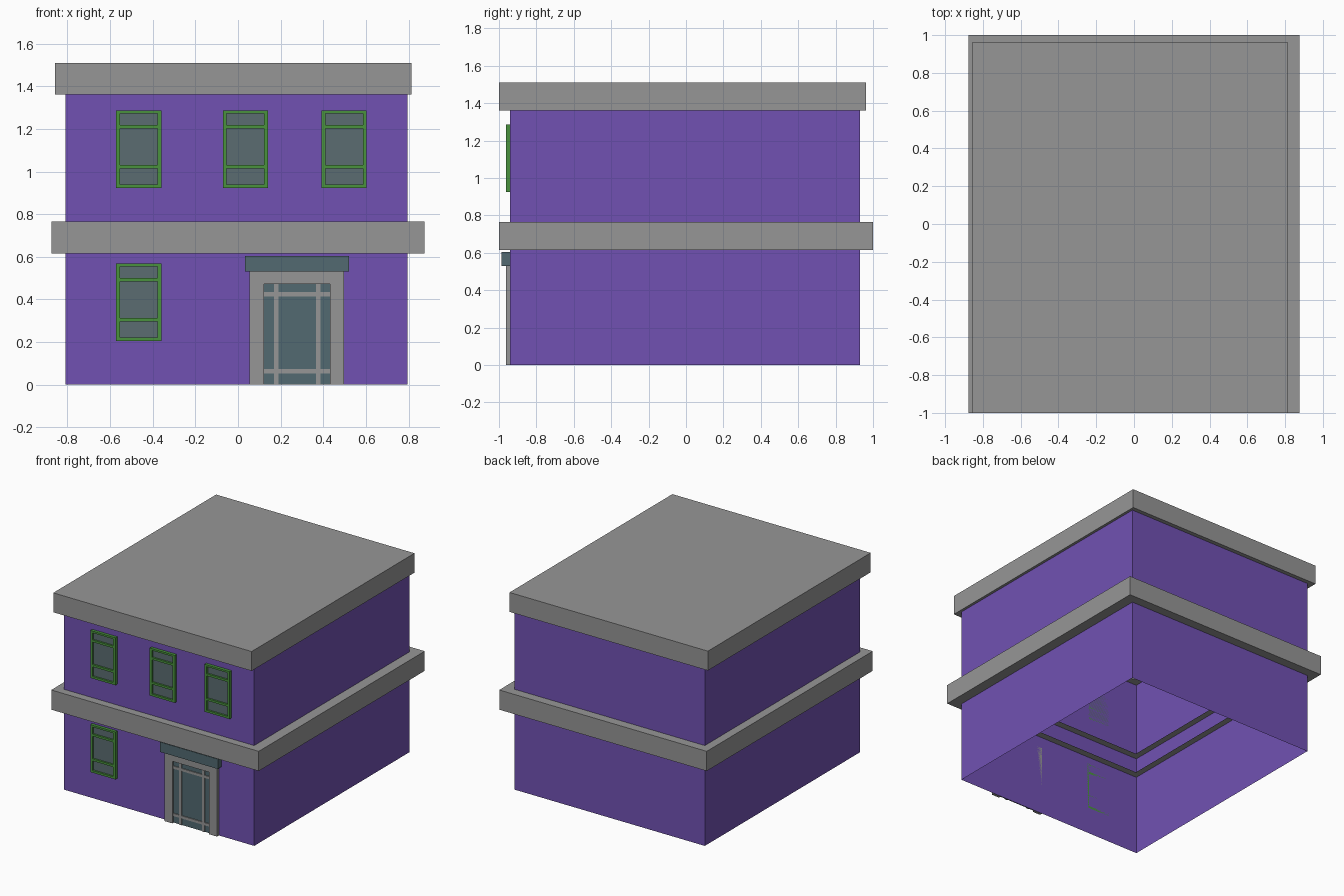
import bpy, bmesh

if "Cube" in bpy.data.objects:
    bpy.data.objects.remove(bpy.data.objects["Cube"])


def material(name, rgb):
    m = bpy.data.materials.new(name)
    m.diffuse_color = (*rgb, 1)
    m.use_nodes = True
    m.node_tree.nodes["Principled BSDF"].inputs["Base Color"].default_value = m.diffuse_color
    return m


PURPLE = material("purple wall", (0.165, 0.083, 0.45))
GREY = material("grey trim", (0.305, 0.305, 0.305))
GREEN = material("green frame", (0.067, 0.29, 0.048))
GLASS = material("window glass", (0.105, 0.15, 0.165))
TEAL = material("door teal", (0.084, 0.144, 0.165))


def finish(bm, name, mat):
    bmesh.ops.recalc_face_normals(bm, faces=bm.faces)
    me = bpy.data.meshes.new(name)
    bm.to_mesh(me)
    bm.free()
    me.materials.append(mat)
    ob = bpy.data.objects.new(name, me)
    bpy.context.collection.objects.link(ob)
    return ob


def add_box(bm, x, y, z):
    v = bmesh.ops.create_cube(bm, size=1)["verts"]
    for p in v:
        p.co = [a + (b - a) * (c + 0.5) for (a, b), c in zip((x, y, z), p.co)]
    return {f for p in v for f in p.link_faces}


def boxes(name, mat, *parts):
    bm = bmesh.new()
    for p in parts:
        add_box(bm, *p)
    return finish(bm, name, mat)


WX, WY = (-0.81, 0.795), (-0.94, 0.93)   # wall footprint
WALL = WY[0]

# walls: open sheet without floor or ceiling
bm = bmesh.new()
add_box(bm, WX, WY, (0, 1.362))
bm.normal_update()
bmesh.ops.delete(bm, geom=[f for f in bm.faces if abs(f.normal.z) > 0.5], context='FACES')
finish(bm, "walls", PURPLE)


def band(name, x, y, z, open_top):
    """Hollow ledge with an opening inside the walls."""
    bm = bmesh.new()
    add_box(bm, x, y, z)
    bm.normal_update()
    caps = [f for f in bm.faces if f.normal.z < -0.5 or (open_top and f.normal.z > 0.5)]
    for f in caps:
        bmesh.ops.inset_region(bm, faces=[f], thickness=0.16)
    bmesh.ops.delete(bm, geom=caps, context='FACES')
    finish(bm, name, GREY)


band("middle_ledge", (-0.875, 0.875), (-1, 1), (0.615, 0.765), True)
band("roof", (-0.858, 0.815), (-1, 0.962), (1.362, 1.51), False)


# windows: green frame with two cross bars over recessed glass
def window(name, x, z):
    w, h, t = 0.212, 0.362, 0.018
    y = (-0.963, WALL)
    inner = (x + t, x + w - t)
    boxes(name + "_frame", GREEN,
          ((x, x + t), y, (z, z + h)),
          ((x + w - t, x + w), y, (z, z + h)),
          *[(inner, y, (z + a, z + b)) for a, b in
            ((0, 0.016), (0.09, 0.106), (0.278, 0.294), (h - 0.014, h))])
    boxes(name + "_glass", GLASS, (inner, (-0.949, WALL), (z + t / 2, z + h - t / 2)))


for i, x in enumerate((-0.572, -0.071, 0.392)):
    window(f"upper_window_{i + 1}", x, 0.924)
window("lower_window", -0.572, 0.206)

# door: surround, glass, glazing bars, canopy
y = (-0.963, WALL)
boxes("door_surround", GREY,
      ((0.055, 0.121), y, (0, 0.53)),
      ((0.431, 0.497), y, (0, 0.53)),
      ((0.121, 0.431), y, (0.473, 0.53)))
boxes("door_glass", TEAL, ((0.121, 0.431), (-0.947, WALL), (0, 0.473)))
bar = (-0.954, -0.945)
boxes("door_bars", GREY,
      *[(x, bar, (0, 0.473)) for x in ((0.17, 0.19), (0.366, 0.386))],
      *[((0.121, 0.431), bar, z) for z in ((0.053, 0.073), (0.414, 0.434))])
boxes("door_canopy", TEAL, ((0.034, 0.52), (-0.986, WALL), (0.53, 0.605)))
